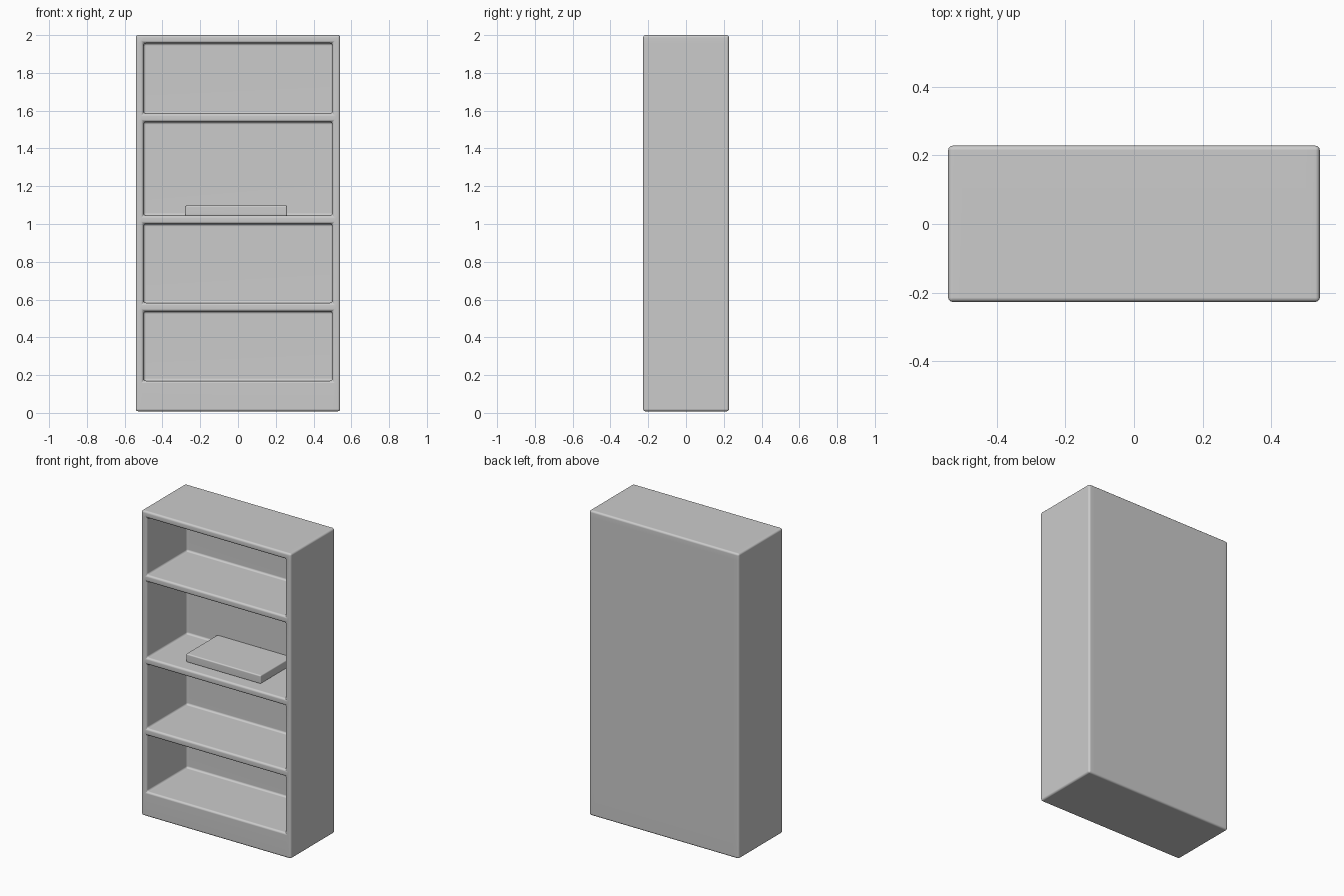
import bpy
import bmesh
import math

if "Cube" in bpy.data.objects:
    bpy.data.objects.remove(bpy.data.objects["Cube"])

grey = bpy.data.materials.new("plain grey")
grey.diffuse_color = (0.6, 0.6, 0.6, 1)
grey.use_nodes = True
grey.node_tree.nodes["Principled BSDF"].inputs["Base Color"].default_value = grey.diffuse_color


def finish(bm, name, radius):
    """Round all hard edges (inside corners too) and make a smooth-shaded object."""
    bmesh.ops.recalc_face_normals(bm, faces=bm.faces[:])
    hard = [e for e in bm.edges if e.calc_face_angle(0) > math.radians(40)]
    bmesh.ops.bevel(bm, geom=hard, offset=radius, segments=3, profile=0.5,
                    affect='EDGES', clamp_overlap=True)
    mesh = bpy.data.meshes.new(name)
    bm.to_mesh(mesh)
    bm.free()
    mesh.materials.append(grey)
    ob = bpy.data.objects.new(name, mesh)
    bpy.context.collection.objects.link(ob)
    bpy.ops.object.select_all(action='DESELECT')
    ob.select_set(True)
    bpy.context.view_layer.objects.active = ob
    bpy.ops.object.shade_smooth_by_angle(angle=math.radians(40))
    wn = ob.modifiers.new("weighted_normals", 'WEIGHTED_NORMAL')
    wn.keep_sharp = True
    return ob


# Bookcase: front grid of frame strips and openings
FRONT, BACK, INNER_BACK = -0.227, 0.228, 0.187
xs = [-0.541, -0.5, 0.5, 0.541]
zs = [0.008, 0.17, 0.537, 0.583, 1.0, 1.045, 1.54, 1.585, 1.957, 2.0]

bm = bmesh.new()
grid = [[bm.verts.new((x, FRONT, z)) for x in xs] for z in zs]
openings = []
for r in range(len(zs) - 1):
    for c in range(len(xs) - 1):
        f = bm.faces.new((grid[r][c], grid[r][c + 1],
                          grid[r + 1][c + 1], grid[r + 1][c]))
        if c == 1 and r % 2 == 1:
            openings.append(f)

# Outer sides and back panel
front_faces = bm.faces[:]
ext = bmesh.ops.extrude_face_region(bm, geom=front_faces, use_keep_orig=True)
for v in ext["geom"]:
    if isinstance(v, bmesh.types.BMVert):
        v.co.y = BACK

# Four compartments pushed in from the front
for f in bmesh.ops.extrude_discrete_faces(bm, faces=openings)["faces"]:
    for v in f.verts:
        v.co.y = INNER_BACK
finish(bm, "bookcase_body", 0.013)

# Flat box lying on the middle shelf
bm = bmesh.new()
bmesh.ops.create_cube(bm, size=1)
for v in bm.verts:
    v.co.x = -0.01 + v.co.x * 0.54
    v.co.y = 0.025 + v.co.y * 0.325
    v.co.z = 1.07 + v.co.z * 0.056
finish(bm, "flat_box", 0.008)
